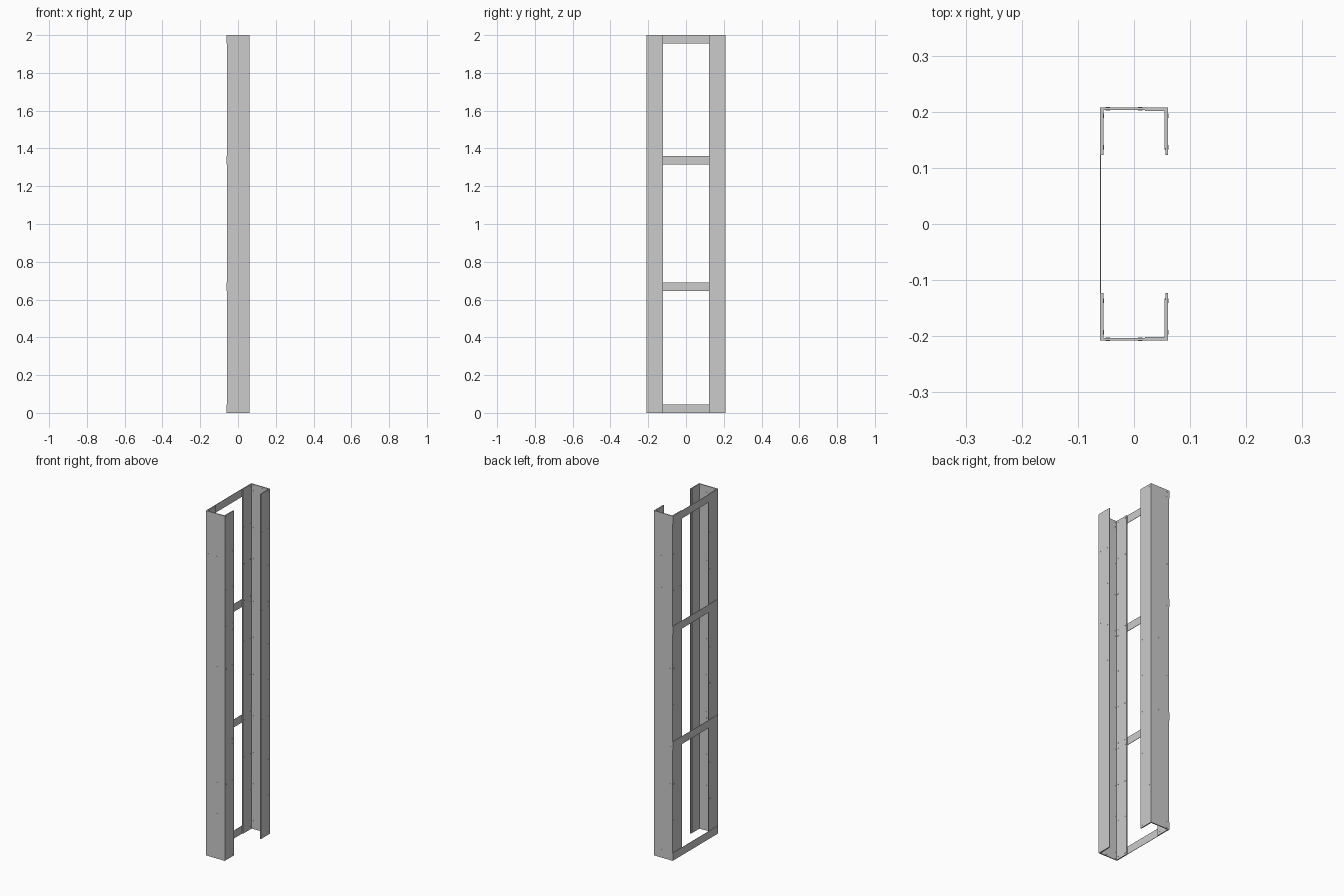
import bpy, bmesh, math
from mathutils import Matrix, Vector

if "Cube" in bpy.data.objects:
    bpy.data.objects.remove(bpy.data.objects["Cube"])

H = 2.0
Y = 0.208          # outer face of each column
XB, XF = -0.059, 0.061   # back and front faces of the columns
T = 0.005          # sheet thickness


def finish(bm, name):
    bmesh.ops.recalc_face_normals(bm, faces=bm.faces)
    me = bpy.data.meshes.new(name)
    bm.to_mesh(me)
    bm.free()
    ob = bpy.data.objects.new(name, me)
    bpy.context.collection.objects.link(ob)
    return ob


def extrude_profile(name, pts, side):
    bm = bmesh.new()
    f = bm.faces.new([bm.verts.new((x, side * y, 0)) for x, y in pts])
    r = bmesh.ops.extrude_face_region(bm, geom=[f])
    vs = [g for g in r["geom"] if isinstance(g, bmesh.types.BMVert)]
    bmesh.ops.translate(bm, vec=(0, 0, H), verts=vs)
    return finish(bm, name)


def pin(bm, center, axis, length, r=0.004):
    rot = Vector((0, 0, 1)).rotation_difference(Vector(axis)).to_matrix().to_4x4()
    bmesh.ops.create_cone(bm, cap_ends=True, segments=10, radius1=r, radius2=r,
                          depth=length, matrix=Matrix.Translation(center) @ rot)


# C-shaped column and its inner stiffening angle
yi = 0.123
channel = [(XB, yi), (XB, Y), (XF, Y), (XF, yi), (XF - T, yi),
           (XF - T, Y - T), (XB + T, Y - T), (XB + T, yi)]
a, b, t = XF - T, Y - T, 0.0017
angle = [(a, 0.135), (a, b), (0.02, b), (0.02, b - t), (a - t, b - t), (a - t, 0.135)]

web_z = [0.01, 0.045, 0.26, 0.44, 0.655, 0.685, 0.90, 1.11,
         1.32, 1.353, 1.565, 1.75, 1.96, 1.99]
flange_z = [0.015, 0.23, 0.44, 0.655, 0.685, 0.90, 1.11,
            1.32, 1.353, 1.565, 1.775, 1.988]

for side, tag in ((1, "rear"), (-1, "front")):
    extrude_profile(tag + "_column", channel, side)
    extrude_profile(tag + "_inner_angle", angle, side)
    # rivets through the web and both flanges
    bm = bmesh.new()
    for z in web_z:
        for x in (-0.047, 0.011):
            pin(bm, (x, side * (Y - T / 2 - 0.0003), z), (0, 1, 0), T + 0.0016)
    for z in flange_z:
        for y in (0.137, 0.193):
            pin(bm, (XF - T / 2 - 0.0005, side * y, z), (1, 0, 0), T + 0.002)
            pin(bm, (XB + T / 2, side * y, z), (1, 0, 0), T + 0.001)
    finish(bm, tag + "_rivets")

# flat cross straps joining the columns on the back face
for i, z in enumerate((0.023, 0.668, 1.338, 1.977)):
    bm = bmesh.new()
    bmesh.ops.create_cube(bm, size=1, matrix=Matrix.Translation((-0.06, 0, z))
                          @ Matrix.Diagonal((0.002, 2 * Y, 0.045, 1)))
    finish(bm, "cross_strap_%d" % (i + 1))
